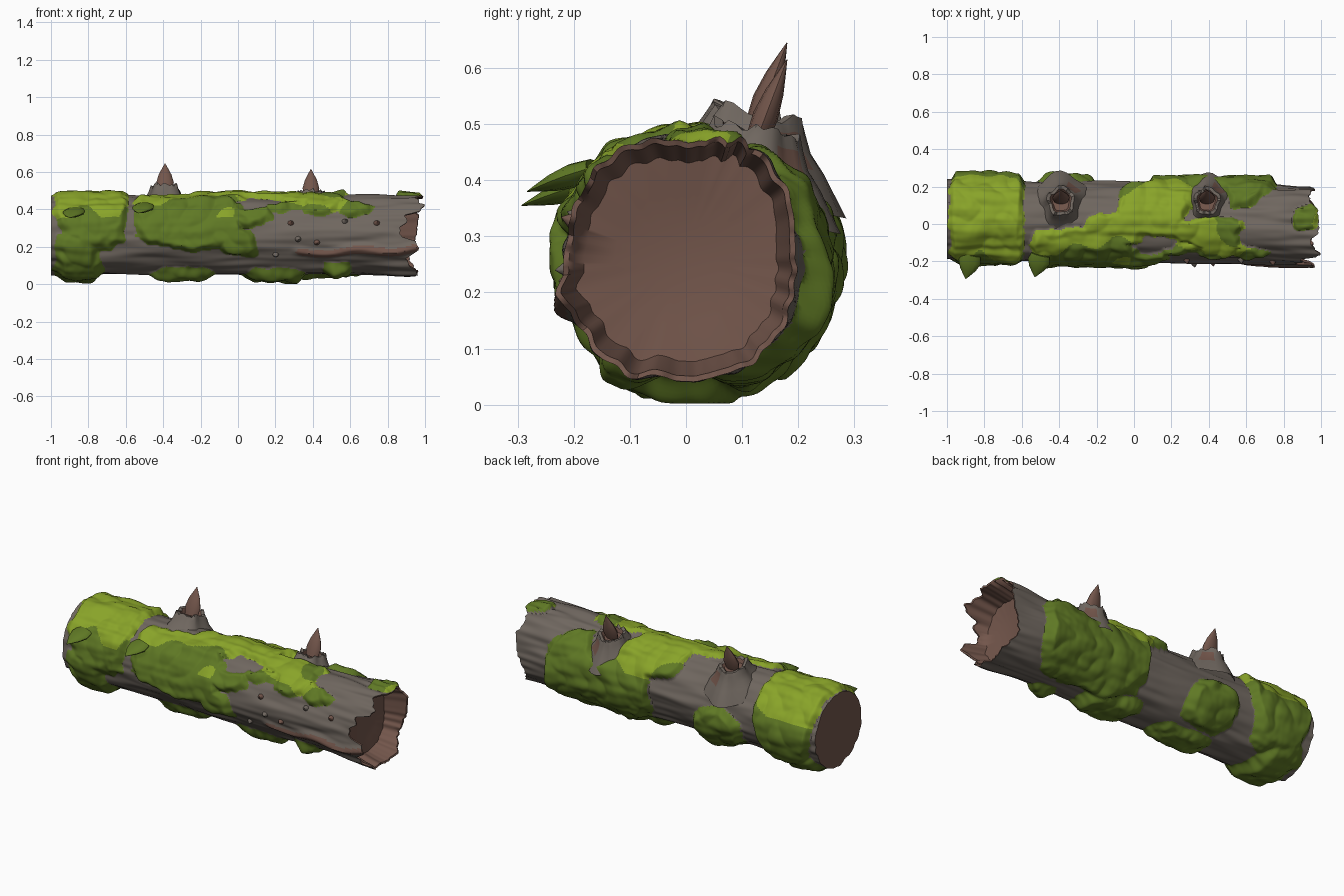
import bpy, bmesh, math, random
from mathutils import Vector, noise

if "Cube" in bpy.data.objects:
    bpy.data.objects.remove(bpy.data.objects["Cube"])

random.seed(4)

def material(name, rgb):
    m = bpy.data.materials.new(name)
    m.diffuse_color = (*rgb, 1)
    m.use_nodes = True
    m.node_tree.nodes["Principled BSDF"].inputs["Base Color"].default_value = m.diffuse_color
    return m

MATS = [material("bark grey", (0.16, 0.135, 0.115)),
        material("dark moss", (0.115, 0.19, 0.018)),
        material("light moss", (0.25, 0.37, 0.022)),
        material("bare wood", (0.17, 0.092, 0.07))]
BARK, MOSS, LIGHT, WOOD = range(4)

def finish(bm, name, angle=45):
    bmesh.ops.recalc_face_normals(bm, faces=bm.faces)
    me = bpy.data.meshes.new(name)
    bm.to_mesh(me)
    bm.free()
    for m in MATS:
        me.materials.append(m)
    ob = bpy.data.objects.new(name, me)
    bpy.context.collection.objects.link(ob)
    bpy.ops.object.select_all(action='DESELECT')
    ob.select_set(True)
    bpy.context.view_layer.objects.active = ob
    bpy.ops.object.shade_smooth_by_angle(angle=math.radians(angle))
    return ob

def bridge(bm, a, b, mat):
    n = len(a)
    for j in range(n):
        k = (j + 1) % n
        m = mat(j) if callable(mat) else mat
        bm.faces.new((a[j], a[k], b[k], b[j])).material_index = m

def smooth(t):
    t = min(1, max(0, t))
    return t * t * (3 - 2 * t)

# Moss patches: x, angle (0 top, 90 front, 180 under, -90 back), half sizes
PATCHES = [(-0.79, -20, 0.2, 140), (-0.86, 165, 0.13, 95), (-0.27, 58, 0.29, 54),
           (0.0, 102, 0.1, 20), (0.05, 55, 0.11, 22), (-0.08, 10, 0.22, 27),
           (0.1, -25, 0.2, 45), (0.42, -95, 0.34, 74), (0.36, 12, 0.27, 24),
           (0.25, 36, 0.12, 14), (0.45, 40, 0.1, 16), (0.64, 46, 0.12, 12), (0.92, -12, 0.07, 18),
           (-0.3, 172, 0.17, 32), (0.19, 178, 0.17, 35), (0.53, 150, 0.08, 20),
           (-0.35, -120, 0.16, 40)]
BARE = [(0.13, 28, 0.07, 12), (0.4, -40, 0.1, 20), (-0.4, -40, 0.13, 30), (0.64, 20, 0.1, 14),
        (0.1, 40, 0.06, 9)]

def inside(x, a, p):
    """Rough distance inside a rounded patch."""
    d = (a - p[1] + 180) % 360 - 180
    q = (abs((x - p[0]) / p[2]) ** 3 + abs(d / p[3]) ** 3) ** (1 / 3)
    return (1 - q) * min(p[2], math.radians(p[3]) * 0.21)

def mask(x, a, v):
    f = max(inside(x, a, p) for p in PATCHES)
    f = min(f, -max(inside(x, a, p) for p in BARE))
    return f + 0.032 * noise.noise(v * 8) + 0.01 * noise.noise(v * 24)

def ridge(x, a):
    """Long torn ridge along the front."""
    if not 0.27 < x < 0.99:
        return 0
    c = 117 - 14 * (x - 0.27) + 3 * math.sin(x * 17)
    return max(0, 1 - abs(a - c) / 9) * smooth((x - 0.27) / 0.08)

# Ragged right end: angle and reach
REACH = [(-180, .94), (-150, .965), (-125, .91), (-95, .95), (-65, .97), (-40, .93), (-15, .99),
         (10, .985), (25, .94), (40, .99), (51, .98), (58, .90), (70, .895), (78, .865), (92, .875),
         (98, .95), (110, .965), (125, .90), (150, .96), (180, .94)]

def reach(a):
    for (a0, x0), (a1, x1) in zip(REACH, REACH[1:]):
        if a0 <= a <= a1:
            s = x0 + (x1 - x0) * (a - a0) / (a1 - a0)
            return s + 0.018 * noise.noise(Vector((math.cos(math.radians(a)) * 9,
                                                    math.sin(math.radians(a)) * 9, 3)))
    return .94

def place(x, a, r):
    t = math.radians(a)
    cy = 0.005 - 0.015 * x
    return Vector((x, cy - r * math.sin(t), max(0.002, 0.26 + r * math.cos(t))))

def surface(x, a):
    t = math.radians(a)
    s, c = math.sin(t), math.cos(t)
    v = Vector((x, s * 0.21, c * 0.21))
    r = 0.208 + 0.008 * max(0, -s) * smooth((0.9 - x) / 0.3)
    r += 0.016 * (abs(s * c) * 2) ** 2 * smooth((x - 0.6) / 0.3)
    r += 0.014 * noise.noise(Vector((x * 2.6, s * 2.6, c * 2.6)))
    r += (0.007 + 0.007 * smooth((x - 0.5) / 0.4)) * noise.noise(Vector((x * 4, s * 6, c * 6)))
    rg = ridge(x, a)
    r += 0.018 * rg
    f = mask(x, a, v)
    if f > 0:
        lobes = abs(noise.noise(v * 8 + Vector((5, 2, 9))))
        thick = 0.027 + 0.010 * max(0, -c) + 0.010 * max(0, -s) + 0.026 * lobes - 0.008 * max(0, c)
        soft = 0.035 + 0.035 * max(0, -c)
        r += thick * smooth((f + 0.008) / soft) * (0.4 + 0.6 * smooth((x + 1.01) / 0.06))
        r += 0.002 * noise.noise(v * 30)
        limit = 52 + 50 * noise.noise(v * 5 + Vector((1, 7, 3))) + 12 * smooth((-0.6 - x) / 0.05)
        limit -= 30 * smooth((x - 0.15) / 0.2)
        m = LIGHT if abs(a + 3) < min(limit, 68) else MOSS
    else:
        m = WOOD if rg > 0.35 else BARK
    return r, m

# Log: bark and moss skin, hollow torn right end, sawn left end
NX, NA = 330, 180
angles = [-180 + 360 * j / NA for j in range(NA)]
ends = [reach(a) for a in angles]
bm = bmesh.new()
rings, mats, radii = [], [], []
for i in range(NX + 1):
    t = i / NX
    row, mrow, rrow = [], [], []
    for a, e in zip(angles, ends):
        x0 = -1 + 1.95 * t
        x = x0 + (e - 0.95) * smooth((x0 - 0.65) / 0.3)
        r, m = surface(x, a)
        row.append(bm.verts.new(place(x, a, r)))
        mrow.append(m)
        rrow.append(r)
    rings.append(row)
    mats.append(mrow)
    radii = rrow
for i in range(NX):
    bridge(bm, rings[i], rings[i + 1], lambda j, i=i: mats[i][j])

DEEP = 0.83
def inner(k, dr):
    return [bm.verts.new(place(e + (DEEP - e) * k, a, r - dr))
            for a, e, r in zip(angles, ends, radii)]

prev = rings[-1]
for k, dr in ((0.02, 0.010), (0.4, 0.018), (1.0, 0.036)):
    cur = inner(k, dr)
    bridge(bm, prev, cur, WOOD)
    prev = cur
for s in (0.7, 0.35):
    cur = [bm.verts.new(place(DEEP - 0.03 * (1 - s), a, 0.17 * s)) for a in angles]
    bridge(bm, prev, cur, WOOD)
    prev = cur
bm.faces.new(prev).material_index = WOOD
cap = [bm.verts.new(place(-0.998, a, 0.185 + 0.008 * math.sin(math.radians(a * 3)))) for a in angles]
bridge(bm, rings[0], cap, WOOD)
bm.faces.new(cap).material_index = WOOD
finish(bm, "log", 50)

def spike(name, base, tip, wide, thin, mat, flat_axis, n=12):
    """Tapering splinter with an oval section, thin along flat_axis."""
    base, tip = Vector(base), Vector(tip)
    d = tip - base
    v = Vector(flat_axis)
    v = (v - d * v.dot(d) / d.length_squared).normalized()
    u = d.normalized().cross(v)
    bm = bmesh.new()
    prev = None
    for t, s in ((0, 0.85), (0.3, 1), (0.6, 0.72), (0.85, 0.3), (1, 0.03)):
        cur = [bm.verts.new(base + d * t + s * (u * wide * math.cos(q) + v * thin * math.sin(q)))
               for q in (2 * math.pi * j / n for j in range(n))]
        if prev:
            bridge(bm, prev, cur, mat)
        else:
            bm.faces.new(cur).material_index = mat
        prev = cur
    bm.faces.new(prev).material_index = mat
    finish(bm, name)

# Broken branch stubs: flared bark collar, hollow centre and wooden splinter
def stub(name, x, top, k):
    axis = Vector((0, 0.2, 0.98)).normalized()
    u, v = Vector((1, 0, 0)), axis.cross(Vector((1, 0, 0)))
    base = Vector((x, 0.105, top - 0.1))
    bm = bmesh.new()
    n, prev = 36, None
    jag = [random.uniform(-0.012, 0.012) for _ in range(n)]
    scar = lambda j: WOOD if 3 <= j <= 6 else BARK
    for r, h, rough, mat in ((0.165, -0.06, 0, BARK), (0.12, 0.01, 0.3, BARK), (0.095, 0.04, 0.3, scar),
                             (0.082, 0.07, 0.3, scar), (0.072, 0.093, 1, BARK), (0.056, 0.09, 0.7, BARK),
                             (0.045, 0.07, 0, WOOD)):
        cur = []
        for j in range(n):
            q = 2 * math.pi * j / n
            rr = k * r * (1 + 0.07 * math.sin(5 * q + x)) + 0.3 * rough * jag[j]
            cur.append(bm.verts.new(base + rr * (u * math.cos(q) + v * math.sin(q) * 1.12)
                                    + axis * (h + rough * jag[j])))
        if prev:
            bridge(bm, prev, cur, mat)
        prev = cur
    bm.faces.new(prev).material_index = WOOD
    finish(bm, name, 40)
    spike(name + "_splinter", (x, 0.125, top - 0.03), (x, 0.18, top + 0.115),
          0.047 * k, 0.023, WOOD, (0, 1, 0))

stub("left_stub", -0.39, 0.53, 1.0)
stub("right_stub", 0.39, 0.5, 0.95)

# Moss tips hanging out at the front
for i, (x, z) in enumerate(((-0.9, 0.355), (-0.53, 0.38))):
    spike(f"moss_tip_{i}", (x + 0.03, -0.165, z + 0.04), (x, -0.293 + 0.01 * i, z),
          0.06, 0.022, MOSS, (0, 0, 1))

# Small twig knobs on the bare front
for i, (x, a) in enumerate(((0.28, 71), (0.32, 95), (0.42, 100), (0.57, 68), (0.74, 71), (0.2, 120))):
    r = surface(x, a)[0]
    spike(f"knob_{i}", place(x, a, r - 0.02), place(x + 0.005, a, r + 0.022),
          0.02, 0.018, WOOD if i % 2 == 0 else BARK, (0, 0, 1), 8)
